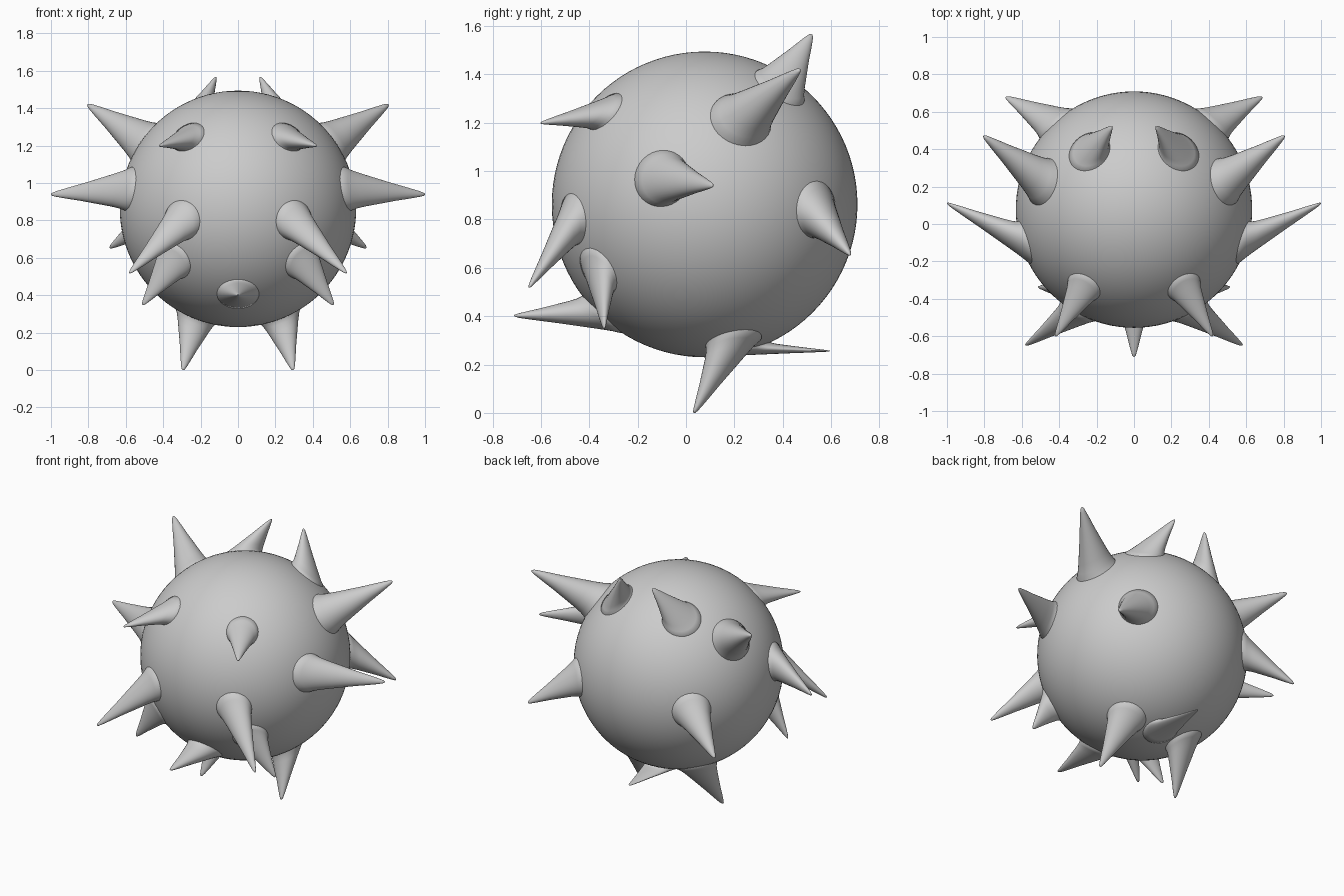
import bpy, bmesh, math
from mathutils import Vector

if "Cube" in bpy.data.objects:
    bpy.data.objects.remove(bpy.data.objects["Cube"])

CENTER = Vector((0, 0.077, 0.862))
RADIUS = 0.632

# Round body
bpy.ops.mesh.primitive_uv_sphere_add(segments=96, ring_count=48, radius=RADIUS, location=CENTER)
body = bpy.context.object
body.name = "body"
bpy.ops.object.shade_smooth()

# Spike profile: (fraction along the axis, fraction of base radius)
PROFILE = [(-0.1, 1.12), (0.0, 1.07), (0.08, 0.94), (0.2, 0.81), (0.4, 0.62),
           (0.6, 0.43), (0.8, 0.26), (0.92, 0.15), (0.975, 0.09), (0.995, 0.04)]
SIDES = 32


def add_spike(name, base, tip, radius):
    """Skewed cone whose base lies tangent to the body."""
    tip = Vector(tip)
    normal = (Vector(base) - CENTER).normalized()
    base = CENTER + normal * (RADIUS - 0.008)
    side = normal.orthogonal().normalized()
    other = normal.cross(side)
    bm = bmesh.new()
    rings = []
    for t, r in PROFILE:
        mid = base.lerp(tip, t) if t >= 0 else base + normal * t * 0.3
        rings.append([bm.verts.new(mid + radius * r * (
            side * math.cos(2 * math.pi * i / SIDES) + other * math.sin(2 * math.pi * i / SIDES)))
            for i in range(SIDES)])
    end = bm.verts.new(tip)
    for a, b in zip(rings, rings[1:]):
        for i in range(SIDES):
            j = (i + 1) % SIDES
            bm.faces.new((a[i], a[j], b[j], b[i]))
    for i in range(SIDES):
        bm.faces.new((rings[-1][i], rings[-1][(i + 1) % SIDES], end))
    bm.faces.new(rings[0][::-1])
    bmesh.ops.recalc_face_normals(bm, faces=bm.faces)
    for f in bm.faces:
        f.smooth = len(f.verts) <= 4
    mesh = bpy.data.meshes.new(name)
    bm.to_mesh(mesh)
    bm.free()
    bpy.context.collection.objects.link(bpy.data.objects.new(name, mesh))


# Mirrored spikes: name, base, tip, base radius
PAIRS = [
    ("upper_front_spike", (0.27, -0.34, 1.25), (0.42, -0.60, 1.20), 0.09),
    ("upper_side_spike", (0.50, 0.23, 1.22), (0.805, 0.47, 1.42), 0.12),
    ("side_spike", (0.59, -0.10, 0.97), (1.0, 0.11, 0.94), 0.11),
    ("front_spike", (0.30, -0.47, 0.80), (0.58, -0.65, 0.52), 0.10),
    ("lower_front_spike", (0.35, -0.37, 0.58), (0.51, -0.34, 0.35), 0.10),
    ("bottom_spike", (0.23, 0.20, 0.28), (0.295, 0.035, 0.0), 0.11),
    ("back_spike", (0.42, 0.54, 0.84), (0.685, 0.68, 0.655), 0.11),
    ("top_back_spike", (0.24, 0.39, 1.35), (0.12, 0.52, 1.565), 0.11),
]
for name, base, tip, radius in PAIRS:
    for label, s in (("right", 1), ("left", -1)):
        add_spike(f"{name}_{label}", (s * base[0], *base[1:]), (s * tip[0], *tip[1:]), radius)

# Single spikes on the centre line
add_spike("nose_spike", (0, -0.35, 0.405), (0, -0.71, 0.40), 0.105)
add_spike("tail_spike", (0, 0.25, 0.255), (0, 0.595, 0.255), 0.10)
